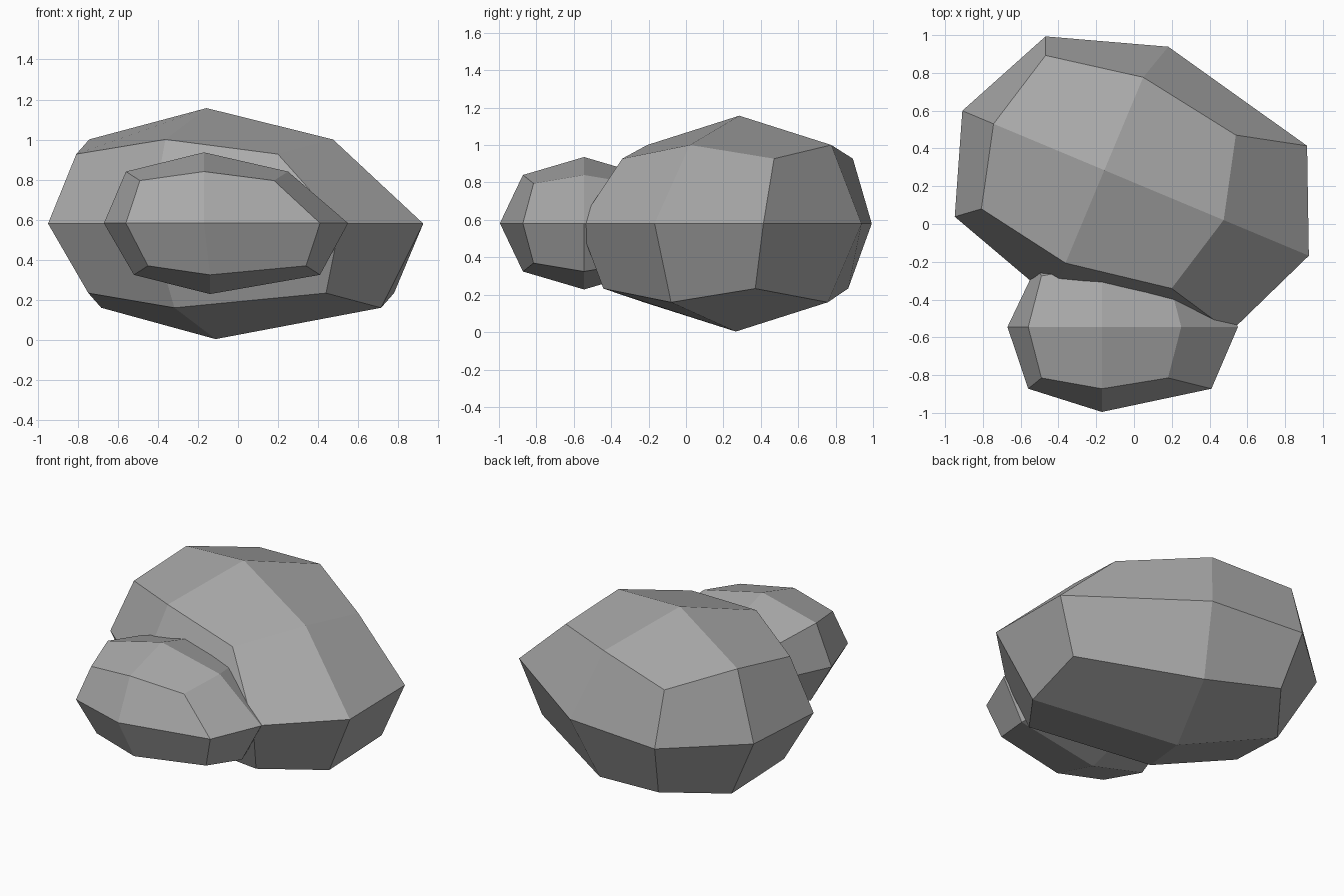
import bpy
import bmesh
import math

cube = bpy.data.objects.get("Cube")
if cube:
    bpy.data.objects.remove(cube, do_unlink=True)

# Plain stone grey
stone = bpy.data.materials.new("stone_grey")
stone.use_nodes = True
grey = (0.4, 0.4, 0.4, 1)
stone.diffuse_color = grey
stone.node_tree.nodes["Principled BSDF"].inputs["Base Color"].default_value = grey

# Left, middle and right x offsets for each (row, layer) of the rounded block
TOP, TOP_RIM = (-.39, 0, .42), (-.32, 0, .35)
BASE, BASE_RIM = (-.35, .03, .58), (-.28, .03, .51)
WIDTHS = {
    (-1, 1): TOP_RIM, (0, 1): TOP, (1, 1): TOP_RIM,
    (-1, 0): (-.39, 0, .58), (0, 0): (-.5, 0, .72), (1, 0): (-.344, .037, .577),
    (-1, -1): BASE_RIM, (0, -1): BASE, (1, -1): BASE_RIM,
}
# Depth and height shrink from face centres to edges to corners
DEPTH = {1: .45, 2: .327, 3: .27}
HEIGHT = {1: .354, 2: .258, 3: .213}


def rock(name, location, size, turn):
    bm = bmesh.new()
    bmesh.ops.create_cube(bm, size=2)
    bmesh.ops.subdivide_edges(bm, edges=bm.edges[:], cuts=1, use_grid_fill=True)
    for v in bm.verts:
        sx, sy, sz = (round(c) for c in v.co)
        kind = abs(sx) + abs(sy) + abs(sz)
        v.co = (WIDTHS[sy, sz][sx + 1], sy * DEPTH[kind], sz * HEIGHT[kind])
    bmesh.ops.recalc_face_normals(bm, faces=bm.faces[:])
    mesh = bpy.data.meshes.new(name)
    bm.to_mesh(mesh)
    bm.free()
    mesh.materials.append(stone)
    obj = bpy.data.objects.new(name, mesh)
    obj.location = location
    obj.scale = (size, size, size)
    obj.rotation_euler.z = math.radians(turn)
    bpy.context.collection.objects.link(obj)


rock("large_rock", (-.157, .285, .58), 1.63, -22.7)
rock("small_rock", (-.17, -.545, .582), 1, 0)
